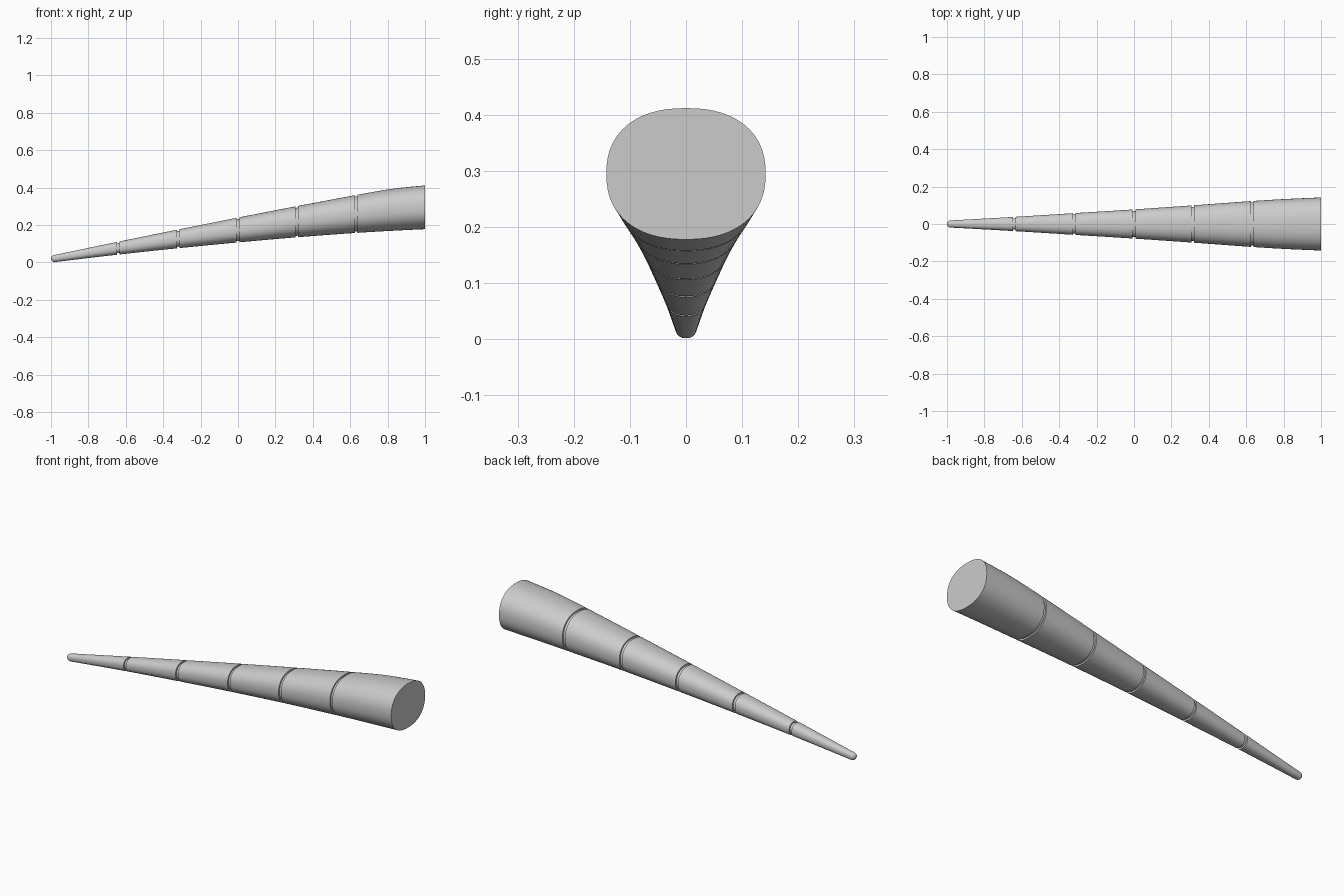
import bpy, bmesh, math
from mathutils import Vector

cube = bpy.data.objects.get("Cube")
if cube:
    bpy.data.objects.remove(cube, do_unlink=True)

grey = bpy.data.materials.new("plain grey")
grey.use_nodes = True
colour = (0.6, 0.6, 0.6, 1)
grey.diffuse_color = colour
grey.node_tree.nodes["Principled BSDF"].inputs["Base Color"].default_value = colour

# Stations along the length: x, bottom z, top z, half width
STATIONS = [Vector(s) for s in (
    (-0.98, 0.002, 0.040, 0.019), (-0.64, 0.042, 0.111, 0.038),
    (-0.32, 0.076, 0.176, 0.058), (0.0, 0.107, 0.240, 0.078),
    (0.32, 0.135, 0.302, 0.100), (0.635, 0.158, 0.361, 0.123),
    (0.82, 0.169, 0.393, 0.134), (1.0, 0.178, 0.412, 0.142))]
GROOVES = (-0.64, -0.32, 0.0, 0.315, 0.633)
GROOVE_WIDTH, GROOVE_DEPTH = 0.014, 0.008
SIDES, POWER = 64, 2.3


def section_at(x):
    """Smoothly interpolated centre height, half height and half width."""
    last = len(STATIONS) - 1
    i = 0
    while i < last - 1 and x > STATIONS[i + 1].x:
        i += 1
    a, b = STATIONS[i], STATIONS[i + 1]
    before = STATIONS[i - 1] if i else 2 * a - b
    after = STATIONS[i + 2] if i + 2 <= last else 2 * b - a
    span = b.x - a.x
    t = (x - a.x) / span
    ma = (b - before) / (b.x - before.x) * span
    mb = (after - a) / (after.x - a.x) * span
    p = (a * (2 * t**3 - 3 * t**2 + 1) + ma * (t**3 - 2 * t**2 + t)
         + b * (3 * t**2 - 2 * t**3) + mb * (t**3 - t**2))
    return (p[1] + p[2]) / 2, (p[2] - p[1]) / 2, p[3]


def add_ring(bm, x, inset=0.0, scale=1.0):
    """Slightly squared oval cross-section."""
    z, height, width = section_at(max(x, STATIONS[0].x))
    height, width = (height - inset) * scale, (width - inset) * scale
    ring = []
    for k in range(SIDES):
        angle = math.tau * k / SIDES
        c, s = math.cos(angle), math.sin(angle)
        y = math.copysign(abs(c) ** (2 / POWER), c) * width
        ring.append(bm.verts.new((x, y, z + math.copysign(abs(s) ** (2 / POWER), s) * height)))
    return ring


bm = bmesh.new()
rings = []

# Rounded tip
tip = STATIONS[0].x
for k in range(1, 8):
    a = math.pi / 2 * k / 8
    rings.append(add_ring(bm, tip - 0.02 * math.cos(a), scale=math.sin(a)))

# Tapering segments, each closed by a narrow square groove
start = tip
for end in GROOVES + (1.0,):
    last_segment = end == 1.0
    stop = end if last_segment else end - GROOVE_WIDTH / 2
    for k in range(9):
        rings.append(add_ring(bm, start + (stop - start) * k / 8))
    if not last_segment:
        start = end + GROOVE_WIDTH / 2
        rings.append(add_ring(bm, stop, GROOVE_DEPTH))
        rings.append(add_ring(bm, start, GROOVE_DEPTH))

# Skin and end caps
for a, b in zip(rings, rings[1:]):
    for k in range(SIDES):
        n = (k + 1) % SIDES
        bm.faces.new((a[k], a[n], b[n], b[k]))
bm.faces.new(rings[0])
bm.faces.new(rings[-1])
bmesh.ops.recalc_face_normals(bm, faces=bm.faces)

mesh = bpy.data.meshes.new("segmented_horn")
bm.to_mesh(mesh)
bm.free()
mesh.materials.append(grey)
horn = bpy.data.objects.new("segmented_horn", mesh)
bpy.context.collection.objects.link(horn)

bpy.ops.object.select_all(action="DESELECT")
horn.select_set(True)
bpy.context.view_layer.objects.active = horn
bpy.ops.object.shade_smooth_by_angle(angle=math.radians(35))
